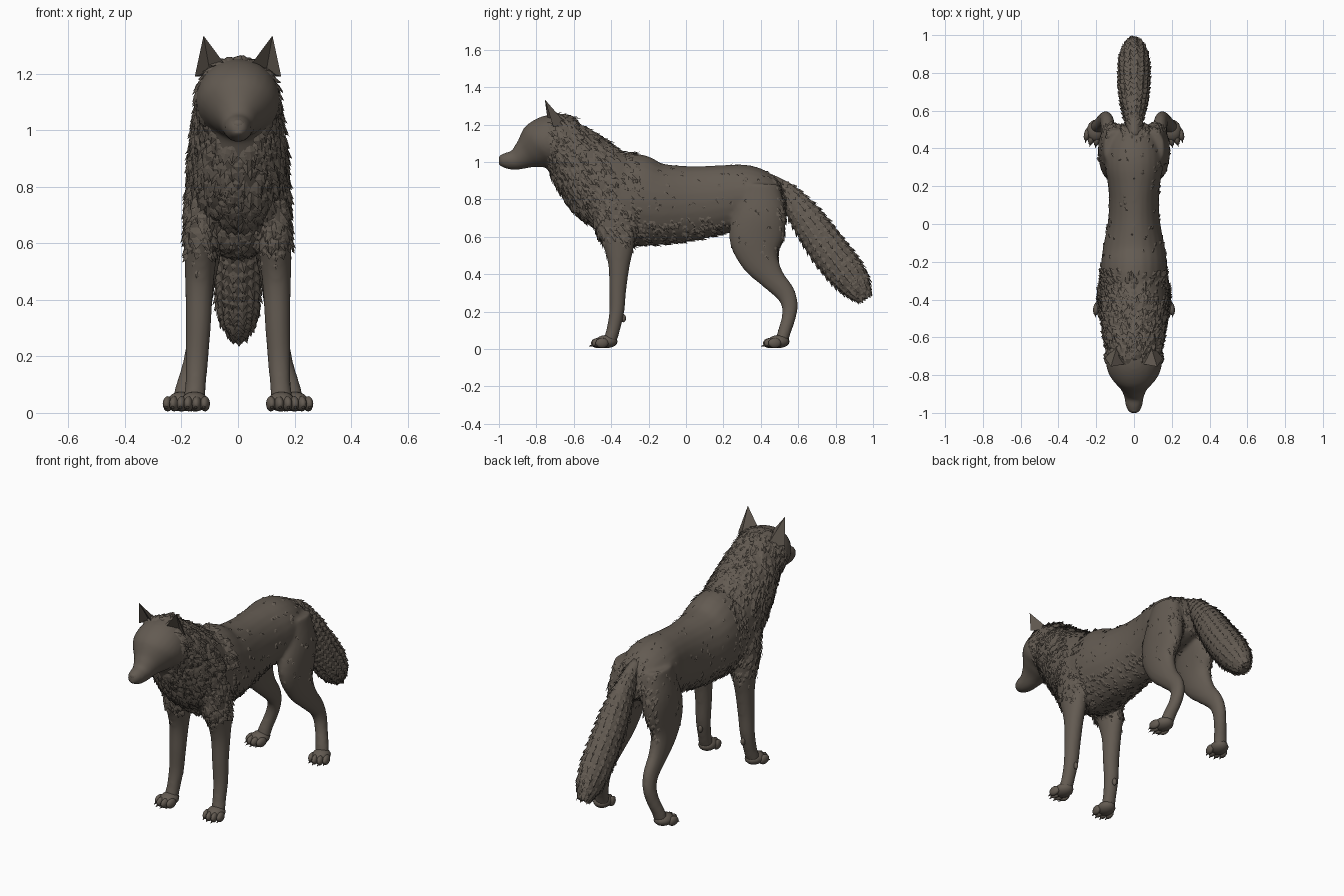
import bpy, bmesh, math, random
from mathutils import Vector, Matrix

random.seed(4)
if "Cube" in bpy.data.objects:
    bpy.data.objects.remove(bpy.data.objects["Cube"])

COAT = (0.125, 0.104, 0.084, 1)
coat = bpy.data.materials.new("grey_brown_coat")
coat.use_nodes = True
coat.diffuse_color = COAT
bsdf = coat.node_tree.nodes["Principled BSDF"]
bsdf.inputs["Base Color"].default_value = COAT
bsdf.inputs["Roughness"].default_value = 0.9


def finish(name, bm, smooth=True, fix_normals=True):
    """Turn a bmesh into a named, coloured object."""
    if fix_normals:
        bmesh.ops.recalc_face_normals(bm, faces=bm.faces)
    mesh = bpy.data.meshes.new(name)
    bm.to_mesh(mesh)
    bm.free()
    mesh.materials.append(coat)
    for f in mesh.polygons:
        f.use_smooth = smooth
    obj = bpy.data.objects.new(name, mesh)
    bpy.context.collection.objects.link(obj)
    return obj


def spline(points, steps=4):
    """Catmull-Rom through (x, y, z, half_width, half_depth) stations."""
    pts = [Vector(p) for p in points]
    pts = [pts[0] * 2 - pts[1]] + pts + [pts[-1] * 2 - pts[-2]]
    out = []
    for a, b, c, d in zip(pts, pts[1:], pts[2:], pts[3:]):
        for i in range(steps):
            t = i / steps
            out.append(0.5 * (2 * b + (c - a) * t + (2 * a - 5 * b + 4 * c - d) * t ** 2
                              + (3 * b - a - 3 * c + d) * t ** 3))
    return out + [pts[-2]]


def loft(bm, points, sides=24):
    """Closed tube of elliptical rings along the stations."""
    st = spline(points)
    rings = []
    for i, p in enumerate(st):
        tangent = (st[min(i + 1, len(st) - 1)] - st[max(i - 1, 0)]).to_3d().normalized()
        up = tangent.cross(Vector((1, 0, 0))).normalized()
        side = up.cross(tangent)
        ring = []
        for k in range(sides):
            a = math.tau * k / sides
            ring.append(bm.verts.new(p.to_3d() + side * p[3] * math.cos(a) + up * p[4] * math.sin(a)))
        rings.append(ring)
    for r, q in zip(rings, rings[1:]):
        for k in range(sides):
            j = (k + 1) % sides
            bm.faces.new((r[k], r[j], q[j], q[k]))
    bm.faces.new(rings[0])
    bm.faces.new(rings[-1])


def centred(rows):
    return [(0, *r) for r in rows]


def mirrored(rows, s):
    return [(s * r[0], *r[1:]) for r in rows]


# Trunk, neck and head: (y, z, half width, half depth)
TRUNK = [(-.49, .80, .11, .13), (-.40, .80, .165, .225), (-.28, .795, .178, .25),
         (-.15, .775, .168, .22), (0, .777, .14, .203), (.12, .79, .132, .19),
         (.22, .803, .14, .182), (.32, .815, .155, .17), (.42, .80, .14, .145),
         (.50, .79, .10, .10), (.53, .79, .05, .05)]
NECK = [(-.28, .81, .16, .2), (-.42, .86, .175, .215), (-.53, .96, .165, .19),
        (-.62, 1.05, .152, .16), (-.69, 1.10, .135, .135)]
HEAD = [(-.60, 1.10, .12, .13), (-.70, 1.11, .147, .145), (-.77, 1.095, .142, .135),
        (-.82, 1.065, .108, .11), (-.86, 1.04, .075, .08), (-.91, 1.012, .053, .056),
        (-.96, 1.008, .044, .044), (-1.0, 1.01, .027, .027)]
# Legs: (x, y, z, half width, half depth)
FRONT_LEG = [(.11, -.40, .85, .065, .12), (.125, -.38, .68, .062, .11), (.132, -.36, .56, .057, .085),
             (.137, -.358, .45, .05, .058), (.14, -.365, .32, .045, .046),
             (.145, -.37, .2, .041, .04), (.15, -.39, .1, .037, .036), (.155, -.41, .035, .04, .035)]
HIND_LEG = [(.10, .40, .88, .06, .10), (.112, .395, .72, .077, .14), (.122, .375, .59, .066, .145),
            (.13, .395, .48, .052, .105), (.135, .46, .38, .042, .068), (.14, .53, .30, .037, .053),
            (.15, .555, .23, .035, .043), (.165, .547, .16, .034, .037),
            (.185, .525, .09, .036, .035), (.195, .51, .035, .04, .034)]

bm = bmesh.new()
for rows in (TRUNK, NECK, HEAD):
    loft(bm, centred(rows))
for s in (-1, 1):
    loft(bm, mirrored(FRONT_LEG, s))
    loft(bm, mirrored(HIND_LEG, s))
body = finish("body", bm)
# Fuse the volumes into one skin and soften the joints
fuse = body.modifiers.new("fuse", 'REMESH')
fuse.mode = 'VOXEL'
fuse.voxel_size = 0.011
fuse.use_smooth_shade = True
soften = body.modifiers.new("soften", 'SMOOTH')
soften.factor = 0.5
soften.iterations = 5

# Tail
TAIL = [(.45, .89, .035, .045), (.55, .82, .045, .06), (.65, .69, .07, .088), (.74, .56, .08, .1),
        (.84, .43, .08, .1), (.91, .34, .065, .08), (.955, .275, .03, .04)]
bm = bmesh.new()
loft(bm, centred(TAIL), 16)
tail = finish("tail", bm)


def ball(bm, centre, size, turn):
    m = turn @ Matrix.Translation(centre) @ Matrix.Diagonal((*size, 1))
    bmesh.ops.create_uvsphere(bm, u_segments=12, v_segments=8, radius=1, matrix=m)


# Paws with four toes and claws each
for name, x, y, splay in (("front", .153, -.42, 8), ("hind", .2, .5, 12)):
    for s, label in ((1, "left"), (-1, "right")):
        bm = bmesh.new()
        turn = Matrix.Translation((s * x, y, 0)) @ Matrix.Rotation(math.radians(s * splay), 4, 'Z')
        ball(bm, (0, -.005, .04), (.05, .06, .035), turn)
        for off in (-.042, -.015, .015, .042):
            reach = -.06 + abs(off) * .6
            ball(bm, (off, reach, .032), (.017, .036, .027), turn)
            claw = turn @ Matrix.Translation((off, reach - .036, .018)) @ Matrix.Rotation(math.radians(105), 4, 'X')
            bmesh.ops.create_cone(bm, segments=6, radius1=.007, radius2=.001, depth=.022,
                                  cap_ends=True, matrix=claw)
        finish(f"{name}_paw_{label}", bm)
# Dewclaws
for s, label in ((1, "left"), (-1, "right")):
    bm = bmesh.new()
    ball(bm, (s * .14, -.335, .165), (.013, .014, .022), Matrix())
    finish(f"dewclaw_{label}", bm)

# Ears: hollow pointed shells
for s, label in ((1, "left"), (-1, "right")):
    bm = bmesh.new()
    outer, inner, back, tip, hollow = [bm.verts.new((s * a, b, c)) for a, b, c in (
        (.153, -.71, 1.19), (.04, -.74, 1.225), (.085, -.63, 1.19), (.122, -.755, 1.335), (.1, -.69, 1.21))]
    for f in ((outer, back, tip), (back, inner, tip), (inner, hollow, tip), (hollow, outer, tip),
              (outer, hollow, inner, back)):
        bm.faces.new(f)
    finish(f"ear_{label}", bm, smooth=False)

# Brow ridges and nose
bm = bmesh.new()
for s in (-1, 1):
    tilt = Matrix.Translation((s * .062, -.808, 1.13)) @ Matrix.Rotation(math.radians(-25 * s), 4, 'Y')
    ball(bm, (0, 0, 0), (.034, .028, .016), tilt)
finish("brows", bm)
bm = bmesh.new()
ball(bm, (0, -.982, 1.02), (.026, .018, .02), Matrix())
finish("nose", bm)


def fur(name, source, count, rule):
    """Scatter pointed, slightly lifted tufts over a surface where the rule allows."""
    shell = source.evaluated_get(bpy.context.evaluated_depsgraph_get())
    mesh = shell.to_mesh()
    spots = [(f.center.copy(), f.normal.copy()) for f in mesh.polygons]
    areas = [f.area for f in mesh.polygons]
    shell.to_mesh_clear()
    bm = bmesh.new()
    for c, n in random.choices(spots, weights=areas, k=count):
        chance, length = rule(c, n)
        if random.random() > chance:
            continue
        flow = Vector((random.uniform(-.25, .25), .6, -.8))
        along = (flow - n * flow.dot(n)).normalized()
        across = along.cross(n)
        length *= random.uniform(.7, 1.25)
        wide = length * random.uniform(.25, .38)
        base = c - along * length * .5
        mid = base + along * length * .5 + n * length * .16
        root = bm.verts.new(base - n * .004)
        left = bm.verts.new(mid - across * wide - n * length * .1)
        right = bm.verts.new(mid + across * wide - n * length * .1)
        ridge = bm.verts.new(mid)
        tip = bm.verts.new(base + along * length + n * length * random.uniform(.1, .32))
        for tri in ((root, ridge, left), (root, right, ridge), (left, ridge, tip), (ridge, right, tip)):
            f = bm.faces.new(tri)
            f.normal_update()
            if f.normal.dot(n) < 0:
                f.normal_flip()
    return finish(name, bm, smooth=False, fix_normals=False)


def coat_rule(c, n):
    if c.y < -.73 or c.z < .48:
        return 0, .03
    if c.y < -.4 and c.z > .6:
        return 1, .055      # ruff and mane
    if c.y < -.25 and c.z > .58:
        return .55, .048    # shoulders
    if c.y < .2 and c.z < .7 and (c.z > .55 or abs(c.x) < .08):
        return .6, .04      # belly fringe
    if c.y > .3 and n.y > .5:
        return .5, .04      # back of thighs
    return .07, .03


fur("body_fur", body, 6500, coat_rule)
fur("tail_fur", tail, 1300, lambda c, n: (1 if c.y > .55 else .3, .045))
